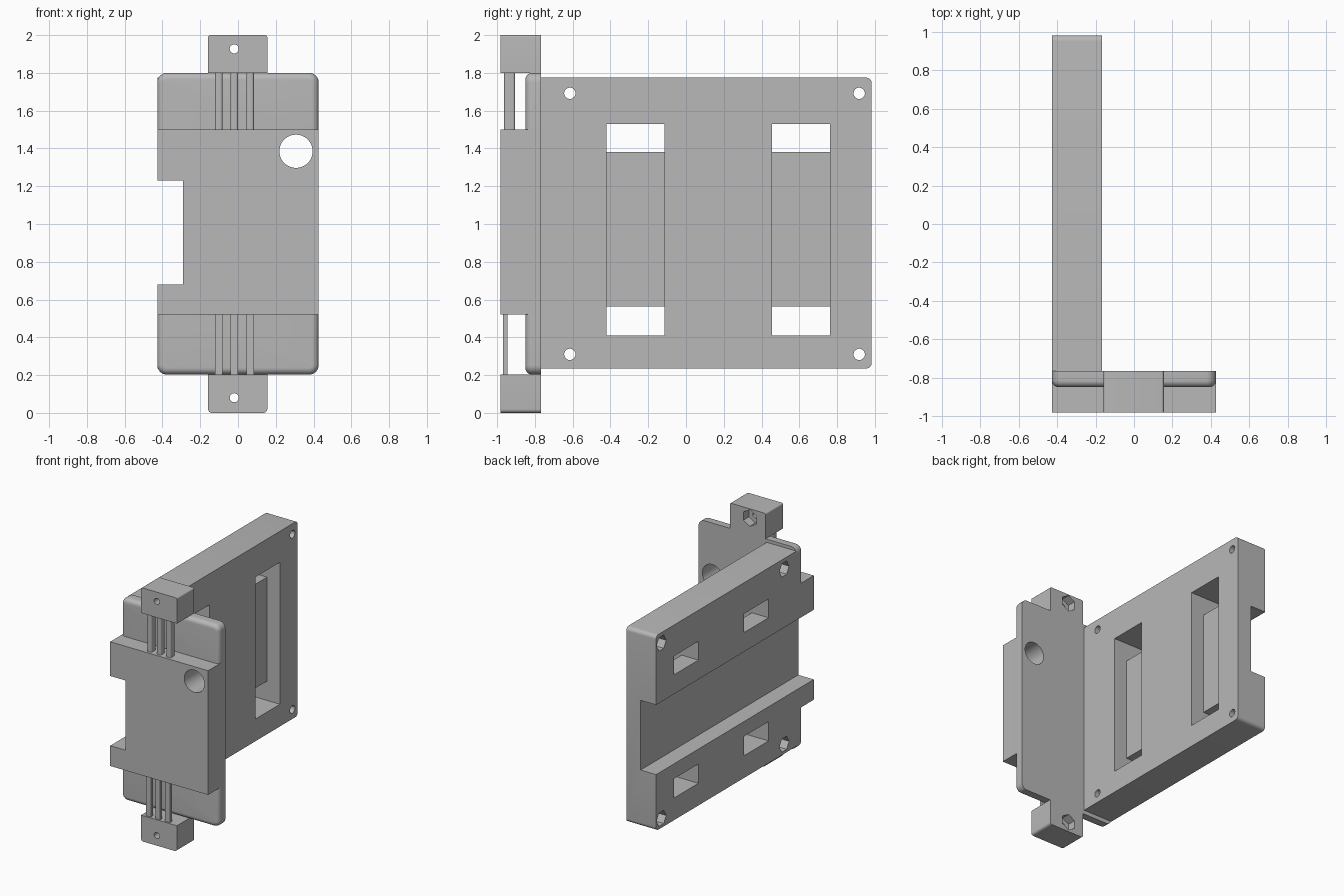
import bpy, bmesh, math
from mathutils import Matrix, Vector

if "Cube" in bpy.data.objects:
    bpy.data.objects.remove(bpy.data.objects["Cube"])

grey = bpy.data.materials.new("plain grey")
grey.use_nodes = True
grey.diffuse_color = (0.48, 0.48, 0.48, 1)
grey.node_tree.nodes["Principled BSDF"].inputs["Base Color"].default_value = (0.48, 0.48, 0.48, 1)

HALF_W = 0.427                 # half width in x
FRONT, BACK = -0.983, -0.767   # front bracket in y
END = 0.983                    # far end of the side plate
INNER = -0.167                 # inner face of the side plate


def add(name, bm):
    mesh = bpy.data.meshes.new(name)
    bm.to_mesh(mesh)
    bm.free()
    mesh.materials.append(grey)
    obj = bpy.data.objects.new(name, mesh)
    bpy.context.collection.objects.link(obj)
    return obj


def box(name, x, y, z, radius=0, axis=None, pick=lambda c: True, rim=0):
    """Box from ranges; rounds edges along an axis, then the front rim."""
    bm = bmesh.new()
    bmesh.ops.create_cube(bm, size=1)
    for v in bm.verts:
        for i, r in enumerate((x, y, z)):
            v.co[i] = r[0] if v.co[i] < 0 else r[1]
    if radius:
        edges = []
        for e in bm.edges:
            d = e.verts[1].co - e.verts[0].co
            mid = (e.verts[0].co + e.verts[1].co) / 2
            if abs(d.normalized()[axis]) > 0.9 and pick(mid):
                edges.append(e)
        bmesh.ops.bevel(bm, geom=edges, offset=radius, segments=6, profile=0.5, affect='EDGES')
    if rim:
        edges = [e for e in bm.edges if all(abs(v.co.y - y[0]) < 1e-5 for v in e.verts)]
        bmesh.ops.bevel(bm, geom=edges, offset=rim, segments=6, profile=0.5, affect='EDGES')
    return add(name, bm)


def rod(name, start, end, radius, sides, spin=0):
    """Straight prism or cylinder between two points."""
    a, b = Vector(start), Vector(end)
    turn = (b - a).to_track_quat('Z', 'Y').to_matrix().to_4x4()
    bm = bmesh.new()
    bmesh.ops.create_cone(bm, cap_ends=True, segments=sides, radius1=radius, radius2=radius,
                          depth=(b - a).length,
                          matrix=Matrix.Translation((a + b) / 2) @ turn @ Matrix.Rotation(spin, 4, 'Z'))
    return add(name, bm)


def combine(obj, tools, operation):
    """Apply booleans and drop the tools."""
    for tool in tools:
        tool.hide_render = True
        mod = obj.modifiers.new("bool", 'BOOLEAN')
        mod.operation, mod.object, mod.solver = operation, tool, 'EXACT'
    bpy.context.view_layer.update()
    result = bpy.data.meshes.new_from_object(obj.evaluated_get(bpy.context.evaluated_depsgraph_get()))
    obj.modifiers.clear()
    obj.data = result
    for tool in tools:
        bpy.data.objects.remove(tool)


def channel():
    return box("channel_cutter", (-0.6, -0.292), (-1.2, 1.2), (0.68, 1.23))


# Front bracket: thin rounded plate, thick middle block and two end tabs
bracket = box("front_bracket", (-HALF_W, HALF_W), (-0.85, BACK), (0.203, 1.8),
              radius=0.05, axis=1, rim=0.035)
tab_x = (-0.158, 0.155)
combine(bracket, [
    box("middle_block", (-HALF_W, HALF_W), (FRONT, BACK), (0.52, 1.5)),
    box("top_tab", tab_x, (FRONT, BACK), (1.8 - 0.001, 2.0), 0.012, 1, lambda c: c.z > 1.9),
    box("bottom_tab", tab_x, (FRONT, BACK), (0, 0.204), 0.02, 1, lambda c: c.z < 0.1),
], 'UNION')

# Bracket cuts: rail channel, cable hole, screw holes with nut pockets
cuts = [channel(), rod("cable_hole", (0.307, -1.2, 1.385), (0.307, -0.6, 1.385), 0.088, 48)]
for z in (0.08, 1.927):
    cuts.append(rod("screw_hole", (-0.02, -1.2, z), (-0.02, -0.6, z), 0.024, 24))
    cuts.append(rod("nut_pocket", (-0.02, BACK - 0.07, z), (-0.02, -0.6, z), 0.065, 6))
combine(bracket, cuts, 'DIFFERENCE')

# Side plate with rounded far corners
plate = box("side_plate", (-HALF_W, INNER), (BACK, END), (0.235, 1.775),
            0.03, 0, lambda c: c.y > 0)

# Side plate cuts: rail channel, strap slots, screw holes with nut pockets
cuts = [channel()]
for y in ((-0.42, -0.115), (0.455, 0.762)):
    cuts.append(box("slot_pocket", (-0.28, 0), y, (0.41, 1.53)))
    for z in ((0.41, 0.562), (1.382, 1.53)):
        cuts.append(box("slot_window", (-0.6, -0.2), y, z))
for y in (-0.615, 0.917):
    for z in (0.31, 1.692):
        cuts.append(rod("screw_hole", (-0.6, y, z), (0, y, z), 0.03, 24))
        cuts.append(rod("nut_pocket", (-0.6, y, z), (-HALF_W + 0.07, y, z), 0.06, 6, math.pi / 6))
combine(plate, cuts, 'DIFFERENCE')

# Slim bars bridging the middle block and the tabs
bars = []
for i, x in enumerate((-0.102, -0.02, 0.064)):
    half = 0.02
    bars.append(box(f"top_bar_{i + 1}", (x - half, x + half), (-0.963, -0.905), (1.49, 1.81), 0.012, 2))
    bars.append(box(f"bottom_bar_{i + 1}", (x - half, x + half), (-0.97, -0.945), (0.19, 0.53)))

# Smooth the rounded parts, keep hard edges
bpy.ops.object.select_all(action='DESELECT')
for obj in [bracket, plate] + bars:
    obj.select_set(True)
bpy.context.view_layer.objects.active = bracket
bpy.ops.object.shade_smooth_by_angle(angle=math.radians(30))
